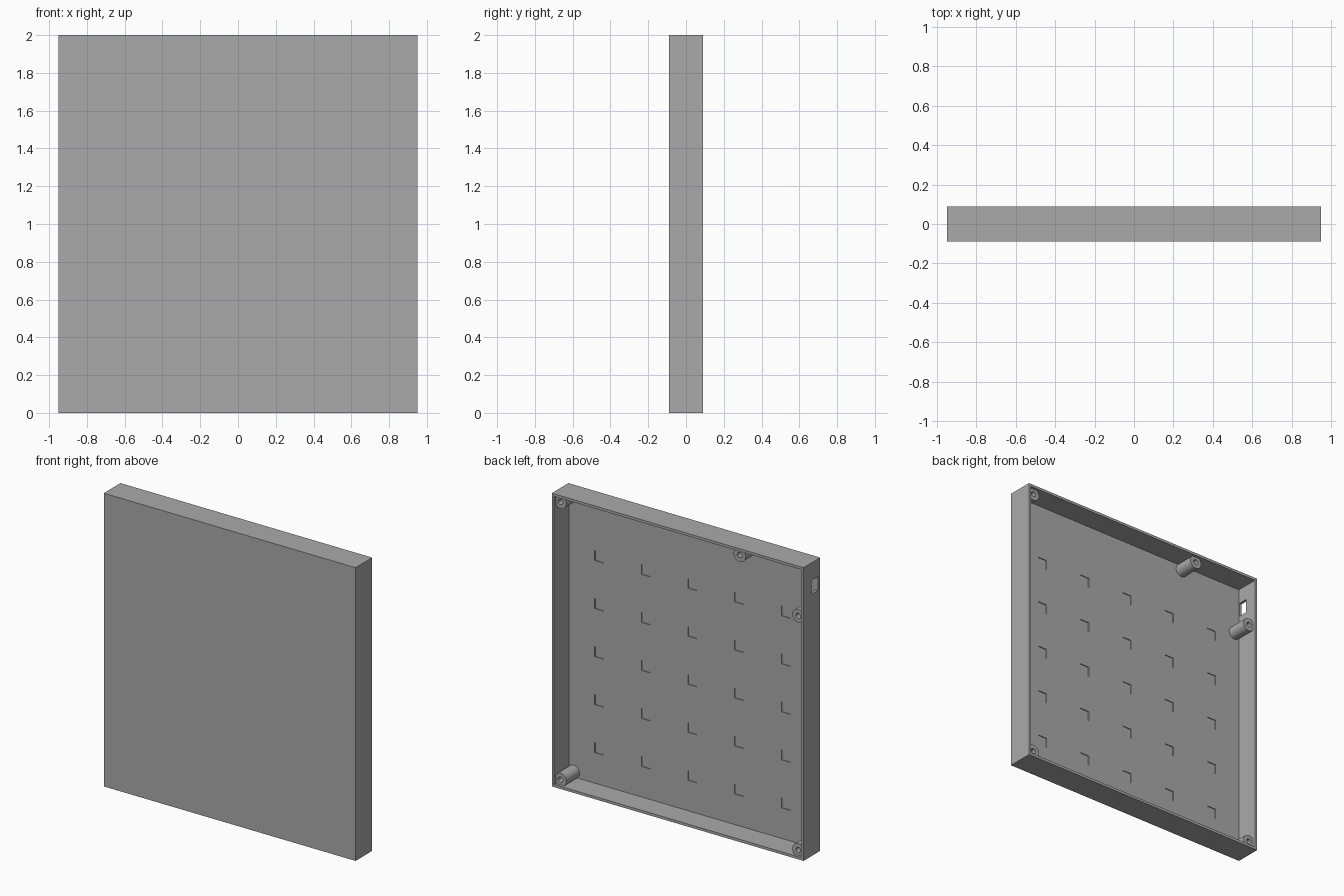
import bpy
import bmesh
from mathutils import Matrix, Vector

if "Cube" in bpy.data.objects:
    bpy.data.objects.remove(bpy.data.objects["Cube"])

W, D, H = 1.9, 0.18, 2.0      # outer size
WALL, FLOOR = 0.018, 0.02     # wall and front panel thickness
FLOOR_Y = -D / 2 + FLOOR      # inner face of the front panel

grey = bpy.data.materials.new("plain grey")
grey.use_nodes = True
grey.diffuse_color = (0.4, 0.4, 0.4, 1)
grey.node_tree.nodes["Principled BSDF"].inputs["Base Color"].default_value = (0.4, 0.4, 0.4, 1)


def add_box(bm, lo, hi):
    lo, hi = Vector(lo), Vector(hi)
    m = Matrix.Translation((lo + hi) / 2) @ Matrix.Diagonal((*(hi - lo), 1))
    bmesh.ops.create_cube(bm, size=1, matrix=m)


def add_cylinder(bm, x, z, r, y0, y1):
    m = Matrix.Translation((x, (y0 + y1) / 2, z)) @ Matrix.Rotation(1.570796, 4, "X")
    bmesh.ops.create_cone(bm, cap_ends=True, segments=32, radius1=r, radius2=r,
                          depth=y1 - y0, matrix=m)


def finish(bm, name, helper=False):
    mesh = bpy.data.meshes.new(name)
    bm.to_mesh(mesh)
    bm.free()
    mesh.materials.append(grey)
    ob = bpy.data.objects.new(name, mesh)
    bpy.context.collection.objects.link(ob)
    if helper:
        ob.hide_render = True
        ob.hide_set(True)
        ob.display_type = "WIRE"
    return ob


def cut(ob, cutter):
    mod = ob.modifiers.new("cut", "BOOLEAN")
    mod.operation = "DIFFERENCE"
    mod.solver = "EXACT"
    mod.object = cutter


# Tray shell, open at the back
bm = bmesh.new()
add_box(bm, (-W / 2, -D / 2, 0), (W / 2, D / 2, H))
shell = finish(bm, "case_shell")

bm = bmesh.new()
add_box(bm, (-W / 2 + WALL, FLOOR_Y, WALL), (W / 2 - WALL, D, H - WALL))
cut(shell, finish(bm, "cavity_cutter", True))

# Shallow square pockets in a five by five grid, plus the side socket opening
bm = bmesh.new()
half, depth = 0.034, 0.006
for i in range(5):
    for j in range(5):
        x, z = (i - 2) * 0.352, 0.26 + j * 0.3275
        add_box(bm, (x - half, FLOOR_Y - depth, z - half), (x + half, FLOOR_Y + 0.02, z + half))
cut(shell, finish(bm, "pocket_cutter", True))

bm = bmesh.new()
add_box(bm, (-W / 2 - 0.05, -0.065, 1.785), (-W / 2 + 0.05, 0.003, 1.88))
cut(shell, finish(bm, "socket_cutter", True))

# Screw posts with blind holes: three corners, one on top, one on the side
inset, radius = 0.053, 0.045
side, top = W / 2 - inset, H - inset
posts = {
    "lower_left_post": (side, inset),
    "lower_right_post": (-side, inset),
    "upper_left_post": (side, top),
    "top_post": (-0.455, top),
    "side_post": (-side, 1.65),
}
for name, (x, z) in posts.items():
    bm = bmesh.new()
    add_cylinder(bm, x, z, radius, FLOOR_Y - 0.005, 0.072)
    post = finish(bm, name)
    bm = bmesh.new()
    add_cylinder(bm, x, z, 0.018, -0.03, 0.1)
    cut(post, finish(bm, name + "_hole_cutter", True))
    bpy.ops.object.select_all(action="DESELECT")
    post.select_set(True)
    bpy.context.view_layer.objects.active = post
    bpy.ops.object.shade_smooth_by_angle()
